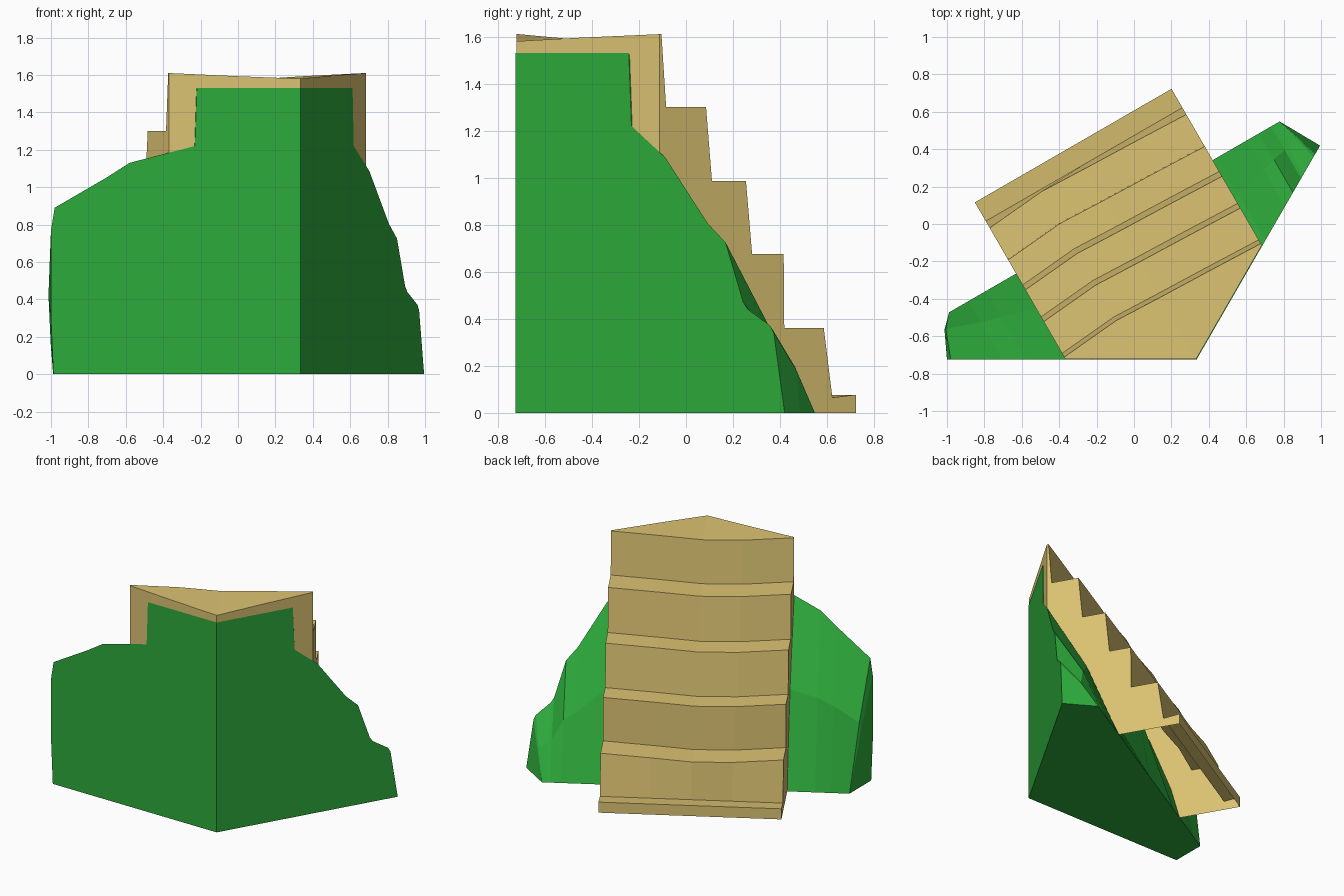
import bpy, bmesh, math
from mathutils import Vector

if "Cube" in bpy.data.objects:
    bpy.data.objects.remove(bpy.data.objects["Cube"])

# Local frame: origin at the 120 degree front corner, v runs down the stairs, u across
CORNER = Vector((0.335, -0.724, 0))
U = Vector((math.cos(math.pi / 6), 0.5, 0))
V = Vector((-0.5, math.cos(math.pi / 6), 0))
S3 = math.sqrt(3)


def place(u, v, z):
    return CORNER + U * u + V * v + Vector((0, 0, z))


def material(name, rgb):
    m = bpy.data.materials.new(name)
    m.diffuse_color = (*rgb, 1)
    m.use_nodes = True
    m.node_tree.nodes["Principled BSDF"].inputs["Base Color"].default_value = m.diffuse_color
    return m


def finish(name, bm, mat):
    bmesh.ops.remove_doubles(bm, verts=bm.verts, dist=0.0005)
    bmesh.ops.recalc_face_normals(bm, faces=bm.faces)
    me = bpy.data.meshes.new(name)
    bm.to_mesh(me)
    bm.free()
    me.materials.append(mat)
    ob = bpy.data.objects.new(name, me)
    bpy.context.collection.objects.link(ob)
    return ob


def loft(bm, rows):
    for a, b in zip(rows, rows[1:]):
        for i in range(len(a) - 1):
            q = []
            for v in (a[i], a[i + 1], b[i + 1], b[i]):
                if v not in q:
                    q.append(v)
            if len(q) > 2:
                bm.faces.new(q)


# Hill: cliff outlines (distance along wall from corner, height)
left = [(0.555, 1.53), (0.565, 1.22), (0.915, 1.13), (1.04, 1.05),
        (1.315, 0.89), (1.335, 0.77), (1.335, 0.3), (1.322, 0)]
right = [(0.555, 1.53), (0.568, 1.22), (0.735, 1.085), (0.943, 0.805),
         (1.03, 0.725), (1.117, 0.47), (1.14, 0.44), (1.25, 0.37),
         (1.267, 0.34), (1.32, 0)]
rim = [(-1, t, z) for t, z in reversed(left)] + [(1, 0, 1.53)] + [(1, t, z) for t, z in right]

bm = bmesh.new()
top, mid, base, foot = [], [], [], []
base_cache = {}
for side, t, z in rim:
    u, v = side * t * S3 / 2, t / 2
    ub = max(-1.02, min(1.02, u))
    key = round(ub, 4)
    if key not in base_cache:
        base_cache[key] = bm.verts.new(place(ub, 0.88, 0))
    bulge = 0.05 if side < 0 else 0.03
    bulge *= min(1, z)
    top.append(bm.verts.new(place(u, v, z)))
    mid.append(bm.verts.new(place((u + ub) / 2, (v + 0.88) / 2 + bulge, z / 2 + bulge)))
    base.append(base_cache[key])
    foot.append(bm.verts.new(place(u, v, 0)))
loft(bm, [top, mid, base])
# Flat cliff walls, one polygon per side, and the underside
c = len(left)
bm.faces.new(top[:c + 1] + [foot[c]])
bm.faces.new(top[c:] + [foot[c]])
rim_base = []
for b in base:
    if b not in rim_base:
        rim_base.append(b)
bm.faces.new([foot[c], top[0]] + rim_base + [top[-1]])
# Tidy the unused points
bmesh.ops.delete(bm, geom=[v for v in bm.verts if not v.link_faces], context='VERTS')
finish("grass_hill", bm, material("grass", (0.027, 0.41, 0.045)))

# Stairs: stepped profile (v, z) swept across, sagging slightly in the middle
steps = [(0.365, 1.61), (0.388, 1.30), (0.584, 1.30), (0.613, 0.985),
         (0.78, 0.985), (0.81, 0.675), (0.965, 0.675), (0.968, 0.36),
         (1.162, 0.36), (1.204, 0.065), (1.32, 0.077), (1.32, 0)]
sections = [(-0.607, 0, 0), (-0.27, 0.018, 0.03), (0, 0.03, 0.02),
            (0.27, 0.015, 0.012), (0.607, 0, 0)]
bm = bmesh.new()
rows = []
for u, sag, push in sections:
    v0 = abs(u) / S3 + 0.004
    pts = [(v0, 1.0), (v0, 1.61 - sag)]
    for i, (v, z) in enumerate(steps):
        last = i >= len(steps) - 3
        pts.append((v + (0 if last else push), z if last else z - sag))
    rows.append([bm.verts.new(place(u, v, z)) for v, z in pts])
loft(bm, rows)
# Side walls; the underside stays open
for row, u in ((rows[0], -0.607), (rows[-1], 0.607)):
    bm.faces.new(row + [bm.verts.new(place(u, 0.72, 0))])
finish("stone_stairs", bm, material("sandstone", (0.72, 0.55, 0.17)))
